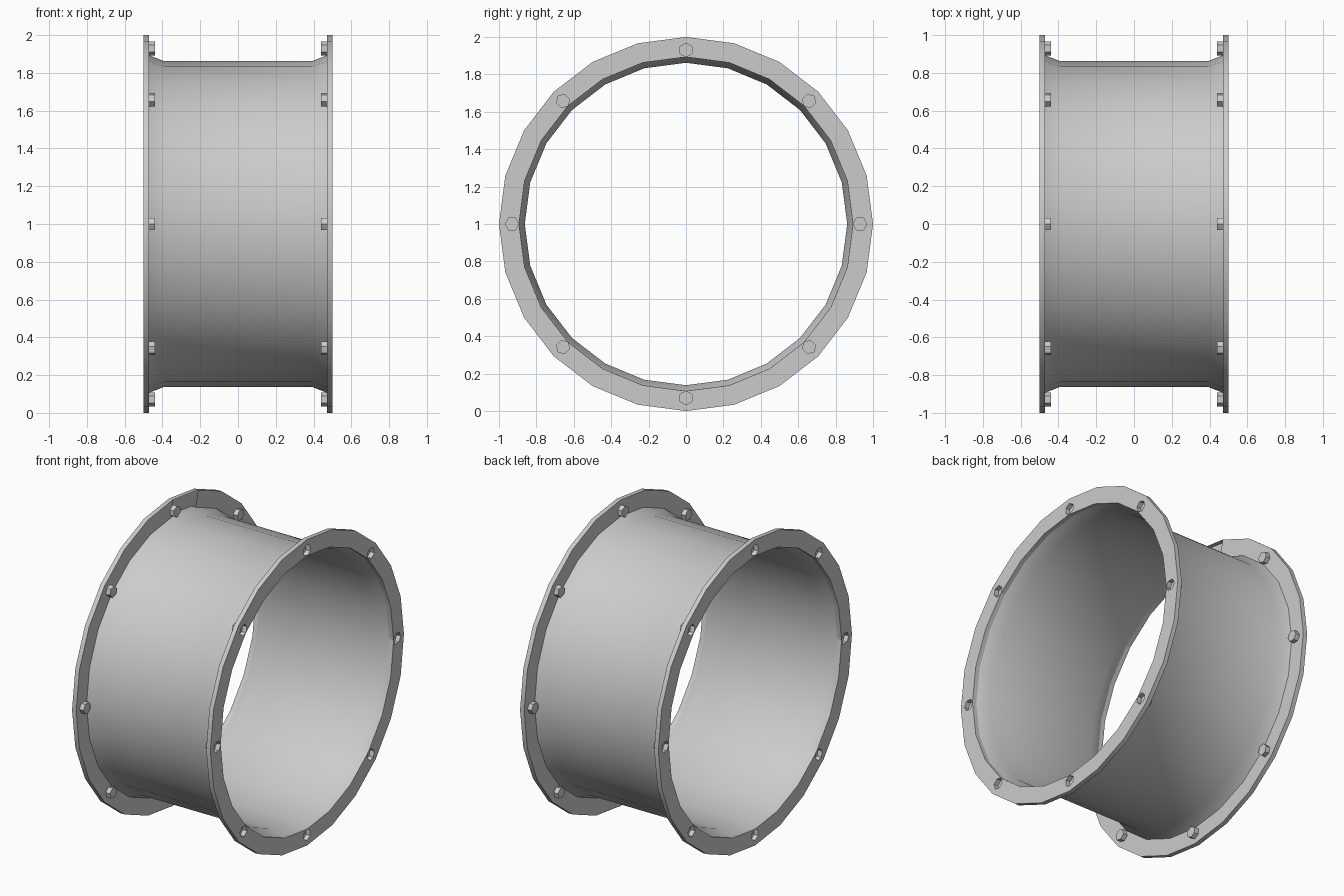
import bpy, bmesh
from math import cos, sin, pi, radians

if "Cube" in bpy.data.objects:
    bpy.data.objects.remove(bpy.data.objects["Cube"])

SIDES, BOLTS = 24, 8


def finish(name, bm):
    bmesh.ops.recalc_face_normals(bm, faces=bm.faces)
    mesh = bpy.data.meshes.new(name)
    bm.to_mesh(mesh)
    bm.free()
    ob = bpy.data.objects.new(name, mesh)
    bpy.context.collection.objects.link(ob)
    return ob


def activate(ob):
    bpy.ops.object.select_all(action='DESELECT')
    ob.select_set(True)
    bpy.context.view_layer.objects.active = ob


def smooth(ob):
    activate(ob)
    bpy.ops.object.shade_smooth_by_angle(angle=radians(30))


def lathe(name, profile, closed):
    """Turn an (x, radius) profile around the x axis at height 1."""
    bm = bmesh.new()
    rings = [[bm.verts.new((x, r * cos(2 * pi * k / SIDES), 1 + r * sin(2 * pi * k / SIDES)))
              for k in range(SIDES)] for x, r in profile]
    pairs = list(zip(rings, rings[1:])) + ([(rings[-1], rings[0])] if closed else [])
    for a, b in pairs:
        for k in range(SIDES):
            n = (k + 1) % SIDES
            bm.faces.new((a[k], a[n], b[n], b[k]))
    return finish(name, bm)


def hex_ring(name, x0, x1, radius=0.037):
    """Hexagonal prisms spaced evenly around the flange."""
    bm = bmesh.new()
    for i in range(BOLTS):
        a = 2 * pi * i / BOLTS
        ends = [[bm.verts.new((x, 0.93 * cos(a) + radius * cos(a + k * pi / 3),
                               1 + 0.93 * sin(a) + radius * sin(a + k * pi / 3)))
                 for k in range(6)] for x in (x0, x1)]
        bm.faces.new(ends[0])
        bm.faces.new(ends[1])
        for k in range(6):
            n = (k + 1) % 6
            bm.faces.new((ends[0][k], ends[0][n], ends[1][n], ends[1][k]))
    return finish(name, bm)


# Thin pipe wall flaring out at both ends
smooth(lathe("pipe_wall", [(-0.47, 0.893), (-0.39, 0.862), (0.39, 0.862), (0.47, 0.893)], False))

for side, label in ((-1, "left"), (1, "right")):
    # End flange with hexagonal sockets in its outer face
    flange = lathe(label + "_flange", [(side * 0.47, 0.893), (side * 0.5, 0.893),
                                       (side * 0.5, 1.0), (side * 0.47, 1.0)], True)
    cutter = hex_ring(label + "_socket_cutter", side * 0.46, side * 0.52)
    cutter.hide_render = True
    mod = flange.modifiers.new("sockets", 'BOOLEAN')
    mod.operation = 'DIFFERENCE'
    mod.solver = 'EXACT'
    mod.object = cutter
    activate(flange)
    bpy.ops.object.modifier_apply(modifier=mod.name)
    bpy.data.objects.remove(cutter)
    smooth(flange)

    # Bolt heads on the inner face
    hex_ring(label + "_bolts", side * 0.44, side * 0.47)
